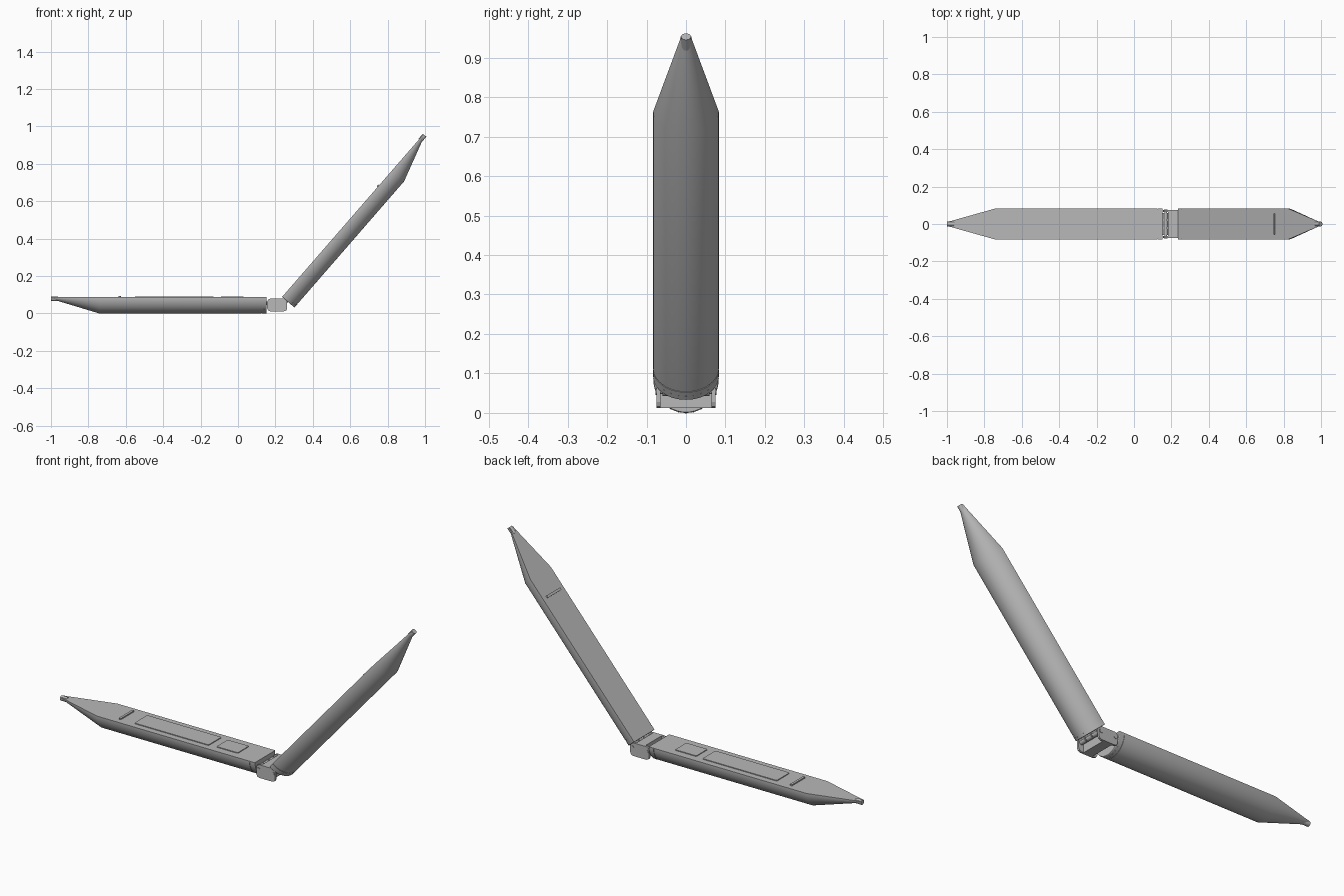
import bpy, bmesh, math
from mathutils import Matrix, Vector

if "Cube" in bpy.data.objects:
    bpy.data.objects.remove(bpy.data.objects["Cube"])

grey = bpy.data.materials.new("mid grey")
grey.diffuse_color = (0.48, 0.48, 0.48, 1)
grey.use_nodes = True
grey.node_tree.nodes["Principled BSDF"].inputs["Base Color"].default_value = grey.diffuse_color


def finish(bm, name, matrix=Matrix.Identity(4), smooth=True):
    bmesh.ops.recalc_face_normals(bm, faces=bm.faces)
    me = bpy.data.meshes.new(name)
    bm.to_mesh(me)
    bm.free()
    me.materials.append(grey)
    ob = bpy.data.objects.new(name, me)
    bpy.context.collection.objects.link(ob)
    ob.matrix_world = matrix
    if smooth:
        bpy.ops.object.select_all(action='DESELECT')
        ob.select_set(True)
        bpy.context.view_layer.objects.active = ob
        bpy.ops.object.shade_smooth_by_angle(angle=math.radians(30))
    return ob


def box(name, lo, hi, matrix=Matrix.Identity(4), bevel=0.0, axis=None):
    bm = bmesh.new()
    bmesh.ops.create_cube(bm, size=1)
    for v in bm.verts:
        v.co = Vector([(a + b) / 2 + c * (b - a) for a, b, c in zip(lo, hi, v.co)])
    if bevel:
        edges = [e for e in bm.edges if axis is None
                 or abs((e.verts[0].co - e.verts[1].co).normalized()[axis]) > 0.9]
        bmesh.ops.bevel(bm, geom=edges, offset=bevel, segments=2, affect='EDGES', profile=0.5)
    return finish(bm, name, matrix, False)


def rod(name, centre, radius, length, direction, matrix=Matrix.Identity(4), sides=24):
    bm = bmesh.new()
    rot = Vector(direction).to_track_quat('Z', 'Y').to_matrix().to_4x4()
    bmesh.ops.create_cone(bm, cap_ends=True, segments=sides, radius1=radius, radius2=radius,
                          depth=length, matrix=Matrix.Translation(centre) @ rot)
    return finish(bm, name, matrix)


def half_round(name, stations, matrix, n=32):
    # half-disc sections lofted along local x: (position, half width, depth)
    bm = bmesh.new()
    rings = []
    for u, r, d in stations:
        rings.append([bm.verts.new((u, r * math.cos(math.pi * i / n),
                                    -d * math.sin(math.pi * i / n))) for i in range(n + 1)])
    for a, b in zip(rings, rings[1:]):
        for i in range(n + 1):
            j = (i + 1) % (n + 1)
            bm.faces.new((a[i], a[j], b[j], b[i]))
    bm.faces.new(rings[0])
    bm.faces.new(rings[-1])
    return finish(bm, name, matrix)


def frame(angle, flip, origin):
    u = Vector((flip * math.cos(angle), 0, math.sin(angle)))
    v = Vector((0, flip, 0))
    n = u.cross(v)
    m = Matrix((u, v, n)).transposed().to_4x4()
    m.translation = origin
    return m


W, D, L = 0.083, 0.087, 1.152
left = frame(0, -1, (0.153, 0, 0.087))
right = frame(math.radians(49), 1, (0.236, 0, 0.089))

for side, m in (("left", left), ("right", right)):
    # body shell with tapered end
    half_round(side + "_body", [(0.03, W, D), (L - 0.258, W, D), (L - 0.02, 0.016, 0.015),
                                (L - 0.005, 0.013, 0.013)], m)
    # end cap, set off by a thin groove
    half_round(side + "_groove", [(0.025, W - 0.002, D - 0.002), (0.032, W - 0.002, D - 0.002)], m)
    half_round(side + "_end_cap", [(0, W - 0.002, D - 0.002), (0.003, W, D), (0.027, W, D)], m)
    # blunt tip
    rod(side + "_tip", (L - 0.018, 0, -0.008), 0.0125, 0.036, (1, 0, 0), m)
    # raised grip bar on the flat face
    box(side + "_bar", (0.779, -0.055, -0.002), (0.791, 0.055, 0.006), m, 0.004, 2)
    # hinge tabs and barrels
    for y in (-0.042, 0, 0.042):
        box(side + "_hinge_tab", (-0.016, y - 0.018, -0.042), (0.002, y + 0.018, -0.024), m)
        rod(side + "_hinge_barrel", (-0.016, y, -0.033), 0.012, 0.036, (0, 1, 0), m)
    rod(side + "_hinge_pin", (-0.016, 0, -0.033), 0.007, 0.14, (0, 1, 0), m)
    # tiny rivets round the end cap
    for k in range(-3, 4):
        a = math.radians(k * 14)
        d = Vector((0, math.sin(a), -math.cos(a)))
        rod(side + "_rivet", (0.014, d.y * W, d.z * D), 0.002, 0.002, d, m, 8)

# display and touch plates on the left flat face
for name, a, b, w in (("display", 0.283, 0.703, 0.052), ("touch_pad", 0.123, 0.243, 0.045)):
    box(name, (a, -w, -0.002), (b, w, 0.004), left, 0.006, 2)

# hinge block: core plus two end plates with screw heads
box("hinge_core", (0.183, -0.066, 0.012), (0.234, 0.066, 0.079))
for s in (-1, 1):
    ys = sorted((s * 0.064, s * 0.075))
    box("hinge_end_plate", (0.156, ys[0], 0.012), (0.263, ys[1], 0.079), bevel=0.016, axis=1)
    for x in (0.169, 0.25):
        rod("hinge_screw", (x, s * 0.075, 0.054), 0.009, 0.004, (0, 1, 0))
